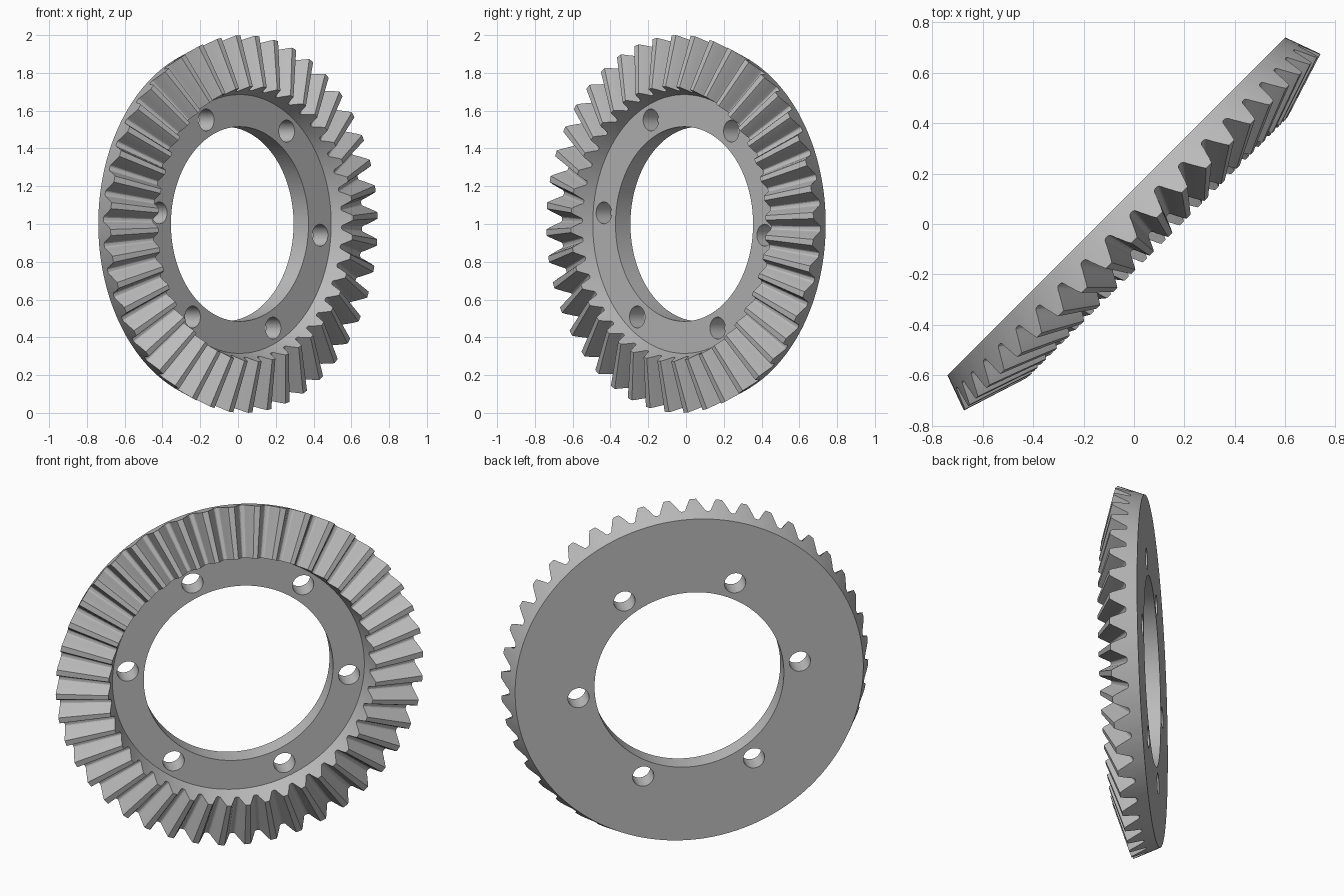
import bpy, bmesh, math
from mathutils import Matrix, Vector

cube = bpy.data.objects.get("Cube")
if cube:
    bpy.data.objects.remove(cube, do_unlink=True)

TEETH = 44
TILT = math.radians(-5.6)      # rotation of the ring about its own axis
APEX = 0.363                   # height where the tooth cones meet
INNER = 0.729                  # scale of the tooth section at its inner end
HUB_R, FACE_H, BACK_H = 0.515, 0.013, -0.099
ROOT, TIP = Vector((0.968, -0.040)), Vector((1.0, 0.046))

steel = bpy.data.materials.new("steel_grey")
steel.use_nodes = True
colour = (0.5, 0.5, 0.5, 1)
steel.diffuse_color = colour
steel.node_tree.nodes["Principled BSDF"].inputs["Base Color"].default_value = colour

# One tooth: position within the pitch, height from root to tip
half = [(-0.5, 0), (-0.44, 0.01), (-0.40, 0.05), (-0.37, 0.13),
        (-0.32, 0.33), (-0.25, 0.56), (-0.19, 0.78), (-0.115, 1)]
tooth = half + [(-p, h) for p, h in reversed(half[1:])]
profile = [((i + p) * math.tau / TEETH + TILT, h) for i in range(TEETH) for p, h in tooth]


def circle(radius, height):
    return [(a, radius, height) for a, _ in profile]


def toothed(scale):
    points = []
    for a, h in profile:
        p = ROOT.lerp(TIP, h)
        points.append((a, p.x * scale, APEX + (p.y - APEX) * scale))
    return points


# Sections of the ring, going round from the back of the bore to its front
sections = [circle(HUB_R, BACK_H), circle(0.947, BACK_H), toothed(1),
            toothed(INNER), circle(0.685, FACE_H), circle(HUB_R, FACE_H)]

bm = bmesh.new()
rings = [[bm.verts.new((r * math.cos(a), r * math.sin(a), h)) for a, r, h in s] for s in sections]
count = len(profile)
for k, ring in enumerate(rings):
    after = rings[(k + 1) % len(rings)]
    for i in range(count):
        j = (i + 1) % count
        bm.faces.new((ring[i], ring[j], after[j], after[i]))
bmesh.ops.recalc_face_normals(bm, faces=bm.faces)
mesh = bpy.data.meshes.new("ring_gear")
bm.to_mesh(mesh)
bm.free()
mesh.materials.append(steel)
gear = bpy.data.objects.new("ring_gear", mesh)
bpy.context.collection.objects.link(gear)

# Six bolt holes
bm = bmesh.new()
for i in range(6):
    a = TILT + i * math.tau / 6
    place = Matrix.Translation((0.605 * math.cos(a), 0.605 * math.sin(a), 0))
    bmesh.ops.create_cone(bm, cap_ends=True, segments=40, radius1=0.058, radius2=0.058,
                          depth=0.6, matrix=place)
cut_mesh = bpy.data.meshes.new("bolt_hole_cutter")
bm.to_mesh(cut_mesh)
bm.free()
cut_mesh.materials.append(steel)
cutter = bpy.data.objects.new("bolt_hole_cutter", cut_mesh)
cutter.hide_render = True
bpy.context.collection.objects.link(cutter)

cut = gear.modifiers.new("bolt_holes", 'BOOLEAN')
cut.operation = 'DIFFERENCE'
cut.solver = 'EXACT'
cut.object = cutter
bpy.context.view_layer.objects.active = gear
gear.select_set(True)
bpy.ops.object.modifier_apply(modifier=cut.name)
bpy.data.objects.remove(cutter, do_unlink=True)
bpy.ops.object.shade_smooth_by_angle(angle=math.radians(25))

# Stand the ring upright, teeth facing the front left
s = math.sqrt(0.5)
gear.matrix_world = Matrix(((s, 0, s, 0), (s, 0, -s, 0), (0, 1, 0, 1), (0, 0, 0, 1)))
